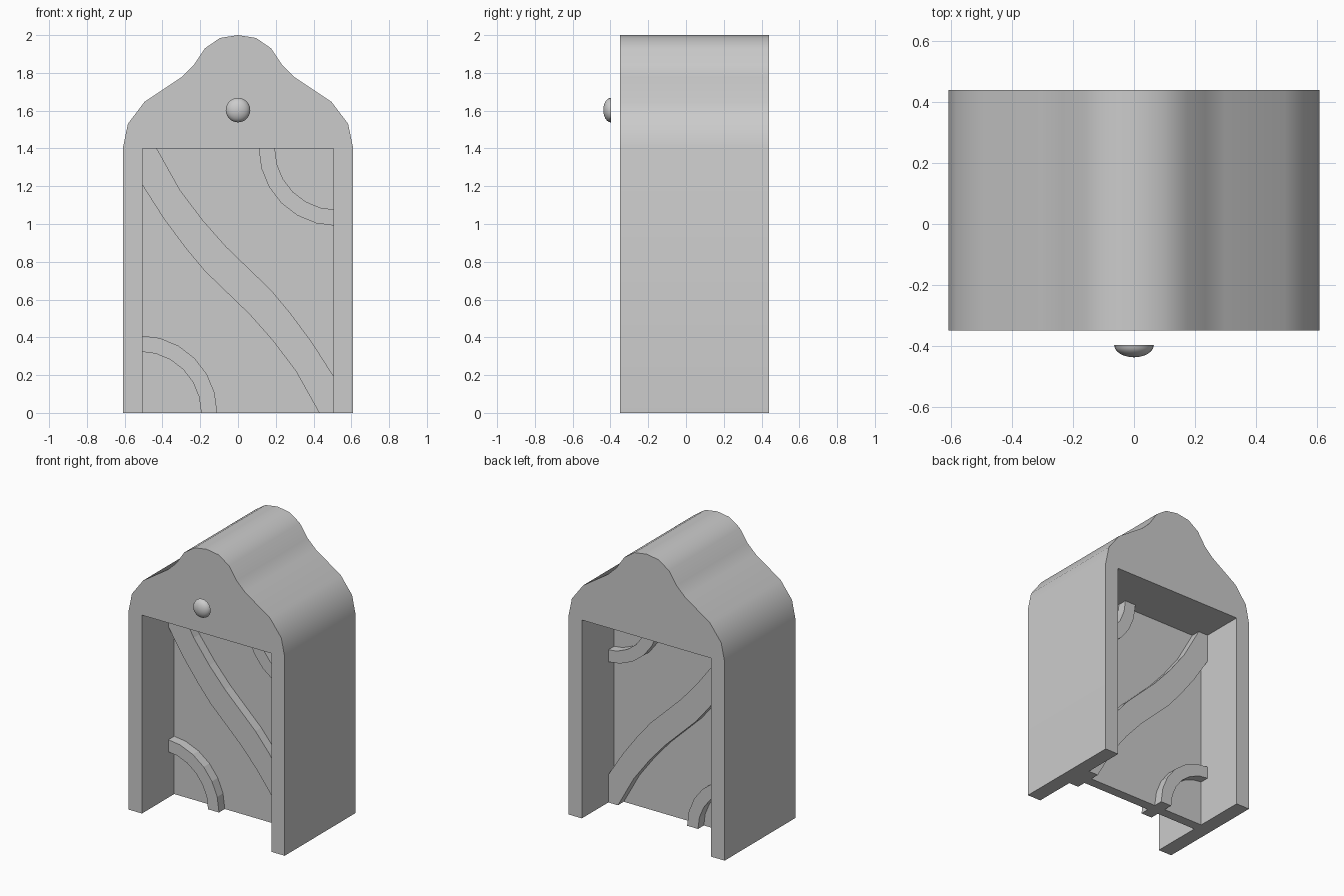
import bpy, bmesh, math

if "Cube" in bpy.data.objects:
    bpy.data.objects.remove(bpy.data.objects["Cube"])

MID_Y = 0.045  # middle of the frame depth


def prism(name, outline, y0, y1, smooth=False):
    """Extrude an (x, z) outline along y into a closed solid."""
    bm = bmesh.new()
    face = bm.faces.new([bm.verts.new((x, y0, z)) for x, z in outline])
    ext = bmesh.ops.extrude_face_region(bm, geom=[face])
    moved = [v for v in ext["geom"] if isinstance(v, bmesh.types.BMVert)]
    bmesh.ops.translate(bm, verts=moved, vec=(0, y1 - y0, 0))
    bmesh.ops.recalc_face_normals(bm, faces=bm.faces)
    return finish(name, bm, smooth)


def finish(name, bm, smooth):
    mesh = bpy.data.meshes.new(name)
    bm.to_mesh(mesh)
    bm.free()
    obj = bpy.data.objects.new(name, mesh)
    bpy.context.collection.objects.link(obj)
    if smooth:
        bpy.ops.object.select_all(action="DESELECT")
        obj.select_set(True)
        bpy.context.view_layer.objects.active = obj
        bpy.ops.object.shade_smooth_by_angle(angle=math.radians(40))
    return obj


# Arched frame: mirrored outer contour plus doorway opening
half = [(0.61, 0), (0.61, 1.4), (0.583, 1.53), (0.495, 1.647), (0.30, 1.777),
        (0.235, 1.84), (0.175, 1.93), (0.095, 1.985)]
mirrored = [(-x, z) for x, z in reversed(half)]
opening = [(-0.505, 0), (-0.505, 1.4), (0.505, 1.4), (0.505, 0)]
prism("frame", half + [(0, 2.0)] + mirrored + opening, -0.35, 0.44, True)

# Recessed back panel filling the opening
prism("panel", opening, MID_Y - 0.035, MID_Y + 0.035)

# Diagonal wavy band, raised on both sides (point-symmetric about z = 0.7)
edge = [(-0.505, 1.4), (-0.43, 1.4), (-0.307, 1.18), (-0.185, 1.018),
        (-0.063, 0.88), (0.175, 0.65), (0.275, 0.53), (0.39, 0.376),
        (0.505, 0.196)]
band = edge + [(-x, 1.4 - z) for x, z in edge]
prism("wavy_band", band, MID_Y - 0.1, MID_Y + 0.1)


# Quarter-ring ornaments in opposite corners
def quarter_ring(name, cx, cz, start):
    angles = [start + math.radians(15) * i for i in range(7)]
    ring = [(cx + 0.41 * math.cos(a), cz + 0.41 * math.sin(a)) for a in angles]
    ring += [(cx + 0.325 * math.cos(a), cz + 0.325 * math.sin(a))
             for a in reversed(angles)]
    prism(name, ring, MID_Y - 0.1, MID_Y + 0.1)


quarter_ring("lower_corner_ring", -0.52, 0.0, 0.0)
quarter_ring("upper_corner_ring", 0.52, 1.4, math.pi)

# Domed stud floating just in front of the gable
bm = bmesh.new()
bmesh.ops.create_uvsphere(bm, u_segments=24, v_segments=12, radius=1)
cut = bmesh.ops.bisect_plane(bm, geom=bm.verts[:] + bm.edges[:] + bm.faces[:],
                             plane_co=(0, 0, 0), plane_no=(0, 0, 1),
                             clear_inner=True)
rim = [e for e in cut["geom_cut"] if isinstance(e, bmesh.types.BMEdge)]
bmesh.ops.holes_fill(bm, edges=rim or bm.edges[:])
for v in bm.verts:
    x, y, z = v.co
    v.co = (0.065 * x, -0.398 - 0.04 * z, 1.603 + 0.065 * y)
bmesh.ops.recalc_face_normals(bm, faces=bm.faces)
finish("stud", bm, True)
